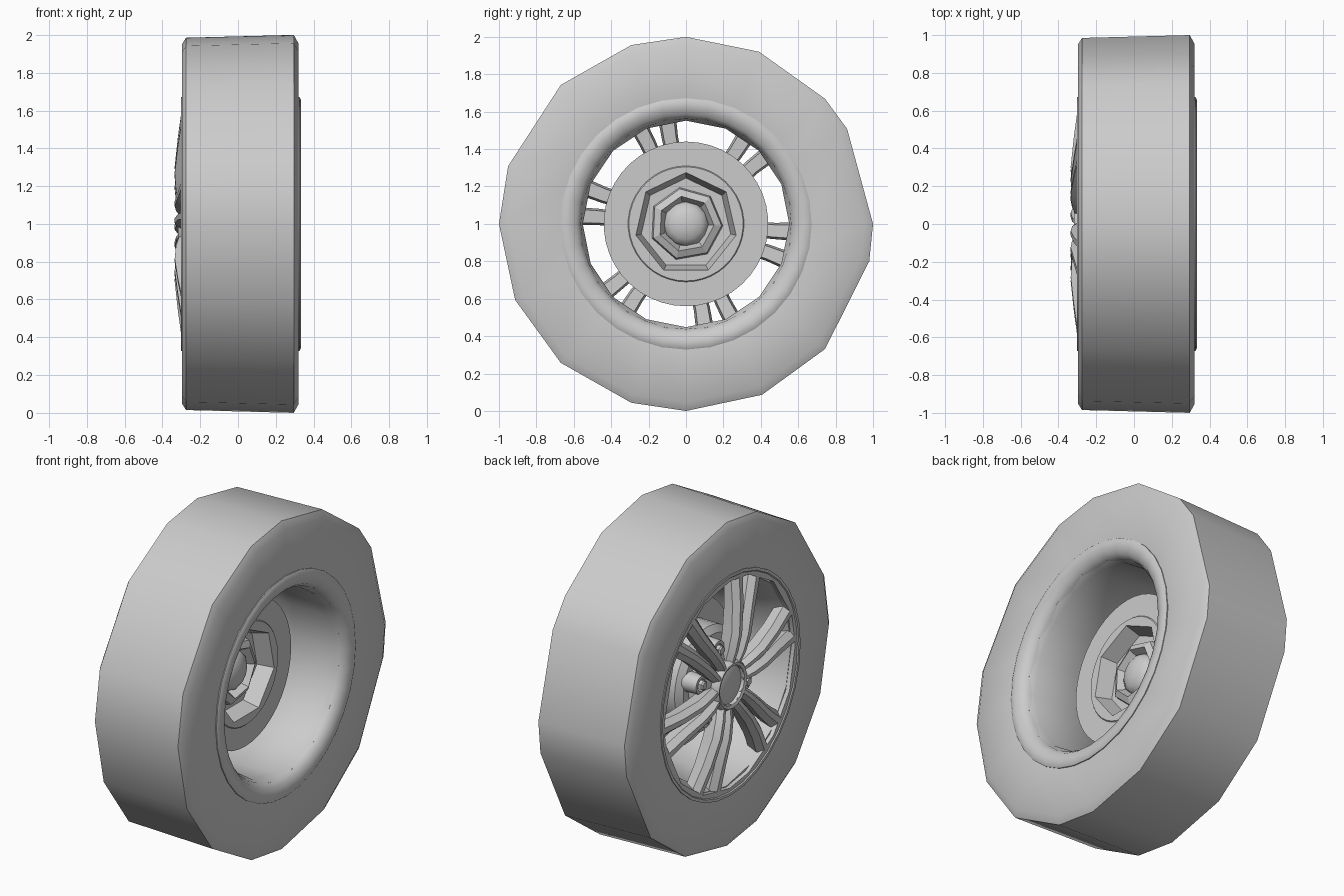
import bpy, bmesh
from math import sin, cos, pi, radians

if "Cube" in bpy.data.objects:
    bpy.data.objects.remove(bpy.data.objects["Cube"])

CZ = 1.0  # axle height; the axle runs along x


def finish(name, bm, angle=35):
    bmesh.ops.remove_doubles(bm, verts=bm.verts, dist=1e-5)
    bmesh.ops.recalc_face_normals(bm, faces=bm.faces)
    me = bpy.data.meshes.new(name)
    bm.to_mesh(me)
    bm.free()
    ob = bpy.data.objects.new(name, me)
    bpy.context.collection.objects.link(ob)
    bpy.ops.object.select_all(action='DESELECT')
    ob.select_set(True)
    bpy.context.view_layer.objects.active = ob
    if angle:
        bpy.ops.object.shade_smooth_by_angle(angle=radians(angle))
    return ob


def even(n, start=90):
    return [start + 360 * i / n for i in range(n)]


def heptagon(a):
    # radius factor that turns a circle into a seven-sided polygon
    step = 2 * pi / 7
    t = (radians(a - 90) + 1e-6) % step
    return cos(step / 2) / cos(t - step / 2)


def lathe(name, profile, angles, closed=True, angle=35, centre=(0, 0)):
    """Spin (x, radius[, polygonal]) points around the axle."""
    bm = bmesh.new()
    rings = []
    for a in angles:
        ring = []
        for p in profile:
            r = p[1] * (heptagon(a) if len(p) > 2 else 1)
            ring.append(bm.verts.new((p[0], centre[0] + r * cos(radians(a)),
                                      CZ + centre[1] + r * sin(radians(a)))))
        rings.append(ring)
    m = len(profile)
    for i, ring in enumerate(rings):
        nxt = rings[(i + 1) % len(rings)]
        for j in range(m if closed else m - 1):
            k = (j + 1) % m
            bm.faces.new((ring[j], ring[k], nxt[k], nxt[j]))
    return finish(name, bm, angle)


# Tyre: sixteen uneven sides
tyre_angles = [90, 67, 42, 30.5, 0, -11.5, -42, -66, -90, -107, -132, -156,
               -180, -198, -228, -253]
lathe("tyre", [(-0.295, 0.63), (-0.297, 0.68), (-0.297, 0.95), (-0.275, 0.985),
               (0.295, 1.0), (0.32, 0.955), (0.32, 0.68), (0.31, 0.63)],
      tyre_angles, angle=50)

# Rim: rounded back lip, barrel and thin face lip
lathe("rim_back_lip", [(0.29, 0.672), (0.325, 0.672), (0.334, 0.655), (0.333, 0.625),
                       (0.318, 0.585), (0.285, 0.562), (0.23, 0.556), (0.23, 0.66)],
      even(32), angle=50)
lathe("rim_barrel", [(0.29, 0.575), (0.25, 0.552), (0.0, 0.556), (-0.18, 0.585),
                     (-0.27, 0.625), (-0.27, 0.66), (0.29, 0.66)], even(16), angle=50)
lathe("rim_face_lip", [(-0.25, 0.625), (-0.285, 0.64), (-0.302, 0.655),
                       (-0.302, 0.672), (-0.25, 0.672)], even(32), angle=40)

# Brake disc with stepped hat and a seven-sided recess
lathe("brake_disc", [(0.0, 0.31), (0.0, 0.44), (0.05, 0.44), (0.05, 0.31),
                     (0.056, 0.305), (0.056, 0.275, 1), (-0.04, 0.245, 1),
                     (-0.045, 0.01), (-0.17, 0.01), (-0.17, 0.27), (-0.14, 0.31)],
      even(42), angle=25)

# Axle collar and its ball end, seen from the back
lathe("axle_collar", [(-0.05, 0.2), (-0.01, 0.19), (0.01, 0.15), (-0.045, 0.12)],
      even(7, 100), closed=False, angle=20)
bm = bmesh.new()
bmesh.ops.create_uvsphere(bm, u_segments=12, v_segments=8, radius=0.12)
for v in bm.verts:
    v.co = (v.co.z * 0.5 - 0.04, v.co.x, v.co.y + CZ)
finish("axle_ball", bm, 60)

# Spokes: six pairs of chamfered bars
# distance from axle, sideways offset, half width, front x, back x
sections = [(0.11, 0.030, 0.026, -0.308, -0.24),
            (0.20, 0.040, 0.034, -0.328, -0.23),
            (0.30, 0.046, 0.038, -0.335, -0.23),
            (0.46, 0.060, 0.044, -0.318, -0.22),
            (0.645, 0.092, 0.052, -0.292, -0.20)]
bm = bmesh.new()
for pair in range(6):
    a = radians(108 + 60 * pair)
    for side in (-1, 1):
        loops = []
        for r, off, w, xf, xb in sections:
            pts = [(-w * 0.75, xb), (-w, xf + 0.035), (-w * 0.35, xf),
                   (w * 0.35, xf), (w, xf + 0.035), (w * 0.75, xb)]
            loops.append([bm.verts.new((x, r * cos(a) - (side * off + t) * sin(a),
                                        CZ + r * sin(a) + (side * off + t) * cos(a)))
                          for t, x in pts])
        for l0, l1 in zip(loops, loops[1:]):
            for i in range(6):
                j = (i + 1) % 6
                bm.faces.new((l0[i], l0[j], l1[j], l1[i]))
        bm.faces.new(loops[0])
        bm.faces.new(loops[-1])
finish("spokes", bm, 30)

# Hub plate, centre ring and domed cap
lathe("hub_plate", [(-0.17, 0.01), (-0.17, 0.22), (-0.25, 0.21), (-0.27, 0.15),
                    (-0.27, 0.01)], even(24))
lathe("centre_ring", [(-0.26, 0.15), (-0.3, 0.15), (-0.318, 0.135), (-0.312, 0.118),
                      (-0.29, 0.115)], even(18), closed=False, angle=50)
lathe("centre_cap", [(-0.29, 0.118), (-0.3, 0.09), (-0.306, 0.045), (-0.308, 0.0)],
      even(18), closed=False, angle=50)

# Wheel nuts in bosses between the spoke pairs
for i in range(6):
    a = radians(138 + 60 * i)
    c = (0.225 * cos(a), 0.225 * sin(a))
    lathe("nut_boss", [(-0.16, 0.06), (-0.255, 0.055), (-0.255, 0.036), (-0.22, 0.03)],
          even(12), closed=False, centre=c)
    lathe("wheel_nut", [(-0.2, 0.03), (-0.27, 0.03), (-0.278, 0.022), (-0.278, 0.0)],
          even(6), closed=False, angle=20, centre=c)
